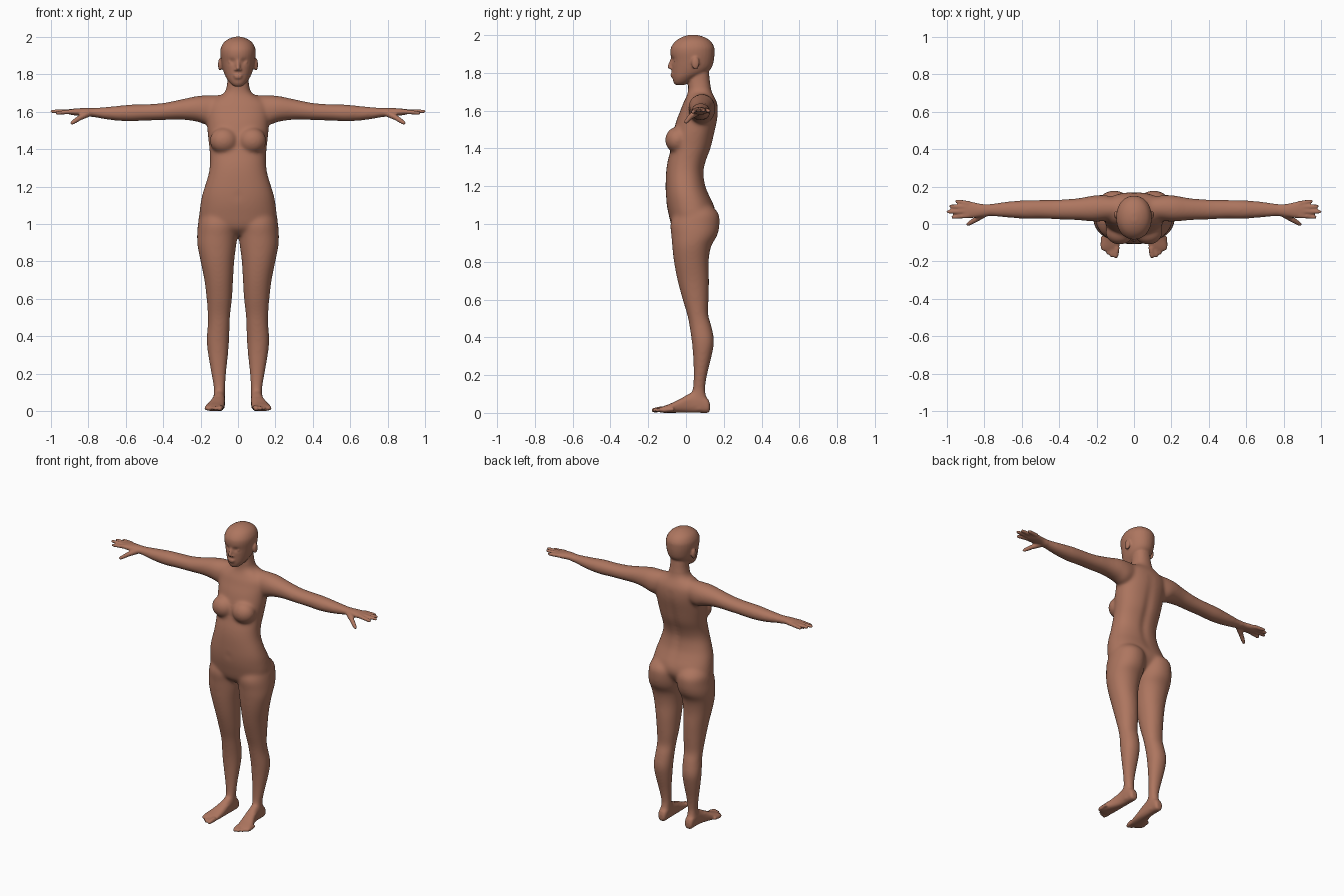
import bpy, bmesh, math
from mathutils import Vector, Matrix

bm = bmesh.new()


def material(name, rgb):
    m = bpy.data.materials.new(name)
    m.diffuse_color = (*rgb, 1)
    return m


def spline(rows, sub=4):
    """Catmull-Rom interpolation of station rows."""
    out = []
    for i in range(len(rows) - 1):
        a, b = rows[max(i - 1, 0)], rows[i]
        c, d = rows[i + 1], rows[min(i + 2, len(rows) - 1)]
        for k in range(sub):
            t = k / sub
            out.append([0.5 * (2 * q + (r - p) * t + (2 * p - 5 * q + 4 * r - s) * t * t
                               + (3 * q - p - 3 * r + s) * t ** 3)
                        for p, q, r, s in zip(a, b, c, d)])
    return out + [list(rows[-1])]


def skin_rings(rings):
    vs = [[bm.verts.new(p) for p in r] for r in rings]
    n = len(vs[0])
    faces = [bm.faces.new((a[i], a[(i + 1) % n], b[(i + 1) % n], b[i]))
             for a, b in zip(vs, vs[1:]) for i in range(n)]
    faces += [bm.faces.new(vs[0][::-1]), bm.faces.new(vs[-1])]
    bmesh.ops.recalc_face_normals(bm, faces=faces)


def loft(axis, rows, p=2.0, side=1, n=32):
    """Rows are (position, u0, u1, v0, v1): superellipse boxes along an axis."""
    rings = []
    for s, u0, u1, v0, v1 in spline(rows):
        ring = []
        for i in range(n):
            a = math.tau * i / n
            c, d = math.cos(a), math.sin(a)
            u = (u0 + u1) / 2 + (u1 - u0) / 2 * math.copysign(abs(c) ** (2 / p), c)
            v = (v0 + v1) / 2 + (v1 - v0) / 2 * math.copysign(abs(d) ** (2 / p), d)
            x, y, z = {'x': (s, u, v), 'y': (u, s, v), 'z': (u, v, s)}[axis]
            ring.append((x * side, y, z))
        rings.append(ring)
    skin_rings(rings)


def ball(c, r, side=1):
    m = Matrix.Translation((c[0] * side, c[1], c[2])) @ Matrix.Diagonal((*r, 1))
    bmesh.ops.create_uvsphere(bm, u_segments=24, v_segments=16, radius=1, matrix=m)


def digit(a, b, r0, r1, side=1):
    """Tapered finger or toe with a round tip."""
    a, b = Vector((a[0] * side, *a[1:])), Vector((b[0] * side, *b[1:]))
    d = (b - a).normalized()
    u = d.orthogonal().normalized()
    w = d.cross(u)
    L = (b - a).length
    prof = [(0, r0), (L * .5, (r0 + r1) / 2), (L - r1, r1), (L - r1 * .4, r1 * .8), (L, r1 * .3)]
    skin_rings([[a + d * t + (u * math.cos(k * math.tau / 12) + w * math.sin(k * math.tau / 12)) * r
                 for k in range(12)] for t, r in prof])


# Torso and neck: z, half width, front, back
torso = [(.94, .05, -.03, .06), (.97, .12, -.065, .10), (1.0, .19, -.08, .13), (1.05, .206, -.092, .155),
         (1.1, .202, -.102, .148), (1.15, .193, -.107, .125), (1.2, .178, -.108, .105),
         (1.27, .157, -.106, .095), (1.33, .15, -.098, .107), (1.4, .153, -.08, .133),
         (1.48, .162, -.068, .152), (1.55, .166, -.05, .167), (1.6, .17, -.03, .17),
         (1.64, .165, -.015, .165), (1.67, .13, 0, .152), (1.7, .075, .01, .137),
         (1.75, .058, .012, .127), (1.82, .055, .015, .12)]
loft('z', [(z, -w, w, a, b) for z, w, a, b in torso], 2.25)

# Head
head = [(1.735, .02, -.055, -.01), (1.75, .04, -.066, .02), (1.775, .059, -.072, .06),
        (1.8, .072, -.075, .11), (1.83, .082, -.076, .137), (1.87, .09, -.078, .148),
        (1.91, .095, -.083, .151), (1.94, .092, -.077, .148), (1.97, .076, -.053, .128),
        (1.99, .048, -.02, .095), (2.001, .015, .015, .06)]
loft('z', [(z, -w, w, a, b) for z, w, a, b in head], 2.1)

# Nose and lips
digit((0, -.068, 1.885), (0, -.091, 1.822), .009, .012)
ball((0, -.073, 1.793), (.025, .010, .006))
ball((0, -.072, 1.782), (.021, .010, .006))

for s in (1, -1):
    # Face details, ears and chest
    ball((.011, -.078, 1.825), (.009, .01, .008), s)
    ball((.036, -.058, 1.866), (.017, .014, .011), s)
    ball((.096, .05, 1.852), (.011, .021, .034), s)
    ball((.076, -.046, 1.445), (.076, .065, .07), s)
    # Leg: z, inner, outer, front, back
    loft('z', [(1.12, .03, .16, -.02, .11), (1.06, .002, .203, -.06, .17), (1.0, -.002, .214, -.083, .178),
               (.94, .002, .219, -.078, .166), (.88, .01, .216, -.073, .133), (.8, .02, .2, -.064, .12),
               (.7, .026, .18, -.045, .122), (.6, .032, .168, -.018, .12), (.52, .041, .162, .006, .118),
               (.46, .044, .162, .018, .135), (.38, .047, .168, .03, .149), (.3, .053, .16, .037, .136),
               (.2, .063, .143, .04, .112), (.12, .068, .13, .034, .102), (.06, .07, .132, .02, .115),
               (.015, .072, .13, .03, .11)], 2.1, s)
    # Arm and palm: x, front, back, bottom, top
    loft('x', [(.08, .03, .14, 1.56, 1.69), (.16, .015, .155, 1.53, 1.688), (.22, .013, .152, 1.547, 1.684),
               (.3, .02, .138, 1.557, 1.667), (.4, .024, .131, 1.555, 1.647), (.5, .028, .129, 1.552, 1.64),
               (.58, .027, .128, 1.548, 1.638), (.68, .034, .12, 1.555, 1.628), (.78, .042, .107, 1.572, 1.62),
               (.82, .038, .108, 1.578, 1.62), (.87, .031, .119, 1.58, 1.617), (.912, .033, .121, 1.588, 1.612)],
         2.1, s)
    # Fingers and thumb
    for y0, x1, y1, z1 in ((.045, .977, .036, 1.592), (.068, 1.003, .065, 1.602),
                           (.09, .988, .095, 1.603), (.11, .957, .123, 1.598)):
        digit((.88, y0, 1.601), (x1, y1, z1), .0135, .010, s)
    digit((.80, .055, 1.592), (.855, .017, 1.562), .02, .014, s)
    digit((.845, .024, 1.568), (.894, -.005, 1.535), .015, .011, s)
    # Foot: y, inner, outer, bottom, top
    loft('y', [(.127, .085, .115, .015, .045), (.115, .073, .128, 0, .075), (.07, .069, .132, 0, .11),
               (.02, .069, .135, 0, .105), (-.03, .07, .148, 0, .075), (-.08, .073, .168, 0, .05),
               (-.12, .078, .178, 0, .035), (-.142, .084, .172, .003, .025)], 2.5, s)
    for x, y, r in ((.098, -.183, .016), (.122, -.178, .012), (.141, -.163, .011),
                    (.157, -.145, .011), (.172, -.126, .011)):
        digit((x - .006, y + .06, .02), (x, y, .012), r, r * .85, s)

# Fuse all parts into one continuous skin
me = bpy.data.meshes.new("body_parts")
bm.to_mesh(me)
bm.free()
tmp = bpy.data.objects.new("body_parts", me)
bpy.context.collection.objects.link(tmp)
mod = tmp.modifiers.new("Fuse", 'REMESH')
mod.mode, mod.voxel_size = 'VOXEL', .006
body_mesh = bpy.data.meshes.new_from_object(tmp.evaluated_get(bpy.context.evaluated_depsgraph_get()))
bpy.data.objects.remove(tmp)
body = bpy.data.objects.new("body", body_mesh)
bpy.context.collection.objects.link(body)

bm = bmesh.new()
bm.from_mesh(body_mesh)


def bump(v, c, r):
    return math.exp(-((v - c) / r) ** 2)


# Sculpt eye sockets, spine groove and navel
for v in bm.verts:
    x, y, z = v.co
    if z > 1.7 and y < -.03:
        v.co.y += .009 * bump(abs(x), .034, .018) * bump(z, 1.868, .014)
    if y > .05 and 1.1 < z < 1.62 and abs(x) < .1:
        v.co.y -= .012 * bump(x, 0, .022) * bump(z, 1.36, .2)
    if y < -.06 and 1.1 < z < 1.2:
        v.co.y += .008 * bump(x, 0, .01) * bump(z, 1.15, .01)

# Blend joints strongly, fine details lightly
soft = [v for v in bm.verts if abs(v.co.x) < .78 and .07 < v.co.z < 1.73]
for group, count in ((soft, 22), (bm.verts[:], 2)):
    for _ in range(count):
        bmesh.ops.smooth_vert(bm, verts=group, factor=.5, use_axis_x=True, use_axis_y=True, use_axis_z=True)


def ramp(y, pts):
    for (a, p), (b, q) in zip(pts, pts[1:]):
        if y <= b:
            return p + (q - p) * max(0, (y - a) / (b - a))
    return pts[-1][1]


# Underwear and sole regions by position
for f in bm.faces:
    f.smooth = True
    x, y, z = f.calc_center_median()
    x = abs(x)
    if 1.3 < z < 1.53 and x < .2:
        top = ramp(y, [(-.11, 1.512), (-.03, 1.505), (.14, 1.455)]) - .012 * bump(x, 0, .025) * (y < 0)
        low = ramp(y, [(-.1, 1.385), (-.04, 1.375), (.02, 1.347), (.07, 1.375), (.12, 1.42), (.15, 1.443)])
        if y < -.03 and x < .13:
            low = 1.385
        f.material_index = 1 if low < z < top else 0
    elif .9 < z < 1.13:
        top = ramp(y, [(-.1, 1.066), (-.03, 1.082), (.06, 1.105), (.15, 1.09)])
        low = .935 + max(0, x - .06) * .72 if y < .05 else .925 + max(0, x - .03) * .66
        f.material_index = 1 if low < z < top else 0
    elif z < .08:
        edge = ramp(y, [(-.14, .006), (-.06, .022), (-.01, .055), (.06, .045), (.12, .06)])
        f.material_index = 2 if z < edge else 0

# Rest the feet on the ground
low = min(v.co.z for v in bm.verts)
for v in bm.verts:
    if v.co.z < .1:
        v.co.z -= low * (1 - v.co.z / .1)
bm.to_mesh(body_mesh)
bm.free()

body_mesh.materials.clear()
body_mesh.materials.append(material("brown skin", (.42, .18, .115)))
body_mesh.materials.append(material("pale underwear", (.46, .29, .26)))
body_mesh.materials.append(material("pale sole", (.46, .29, .26)))
